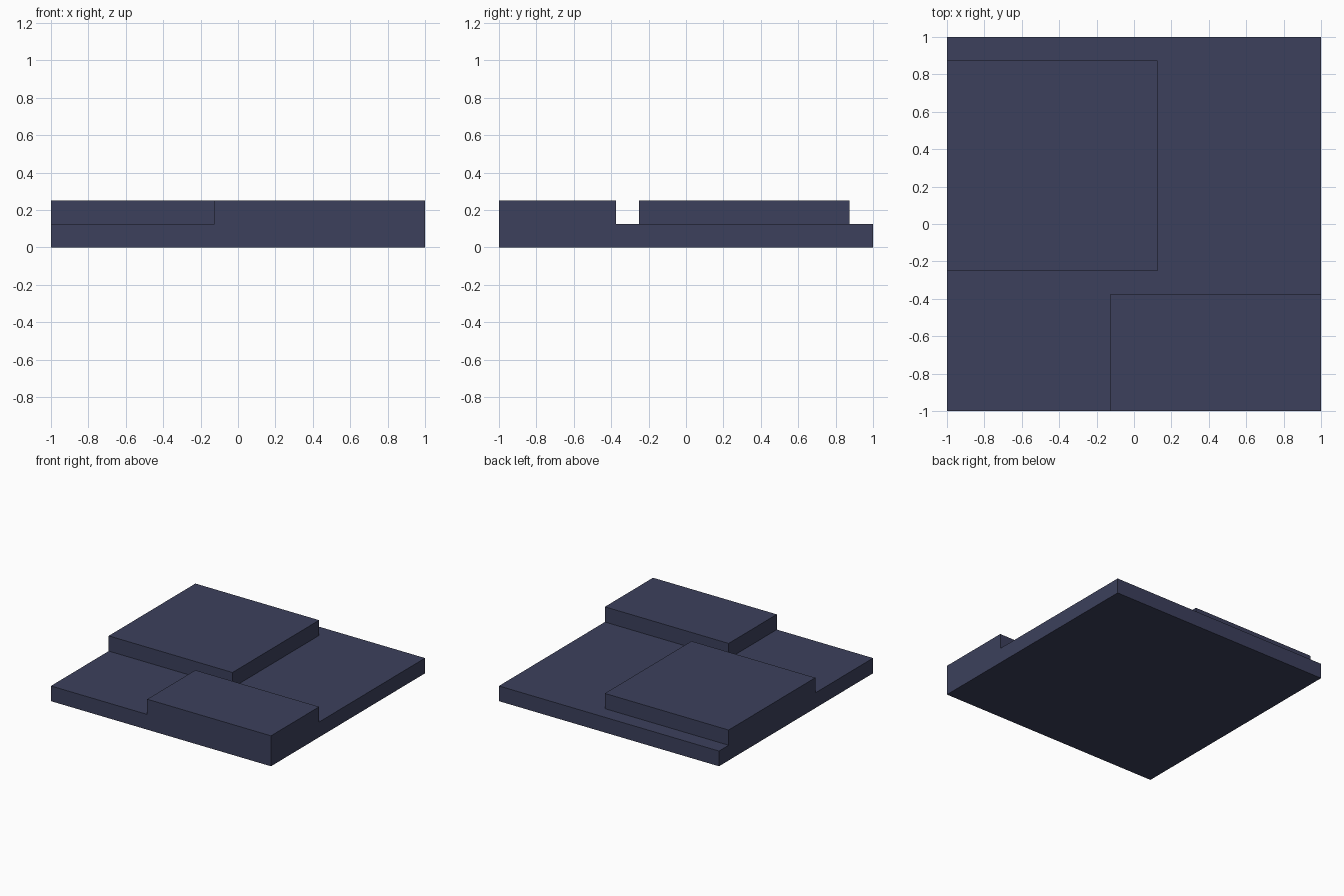
import bpy, bmesh
from mathutils import Vector

default = bpy.data.objects.get("Cube")
if default:
    bpy.data.objects.remove(default, do_unlink=True)

BASE_TOP, STEP = 0.125, 0.125
# Raised areas as (x min, x max, y min, y max)
REAR_STEP = (-1, 0.125, -0.25, 0.875)
FRONT_STEP = (-0.125, 1, -1, -0.375)

navy = bpy.data.materials.new("dark_navy")
navy.use_nodes = True
colour = (0.045, 0.051, 0.107, 1)
navy.diffuse_color = colour
navy.node_tree.nodes["Principled BSDF"].inputs["Base Color"].default_value = colour


def cut(bm, axis, position):
    """Split the whole mesh along a plane across one axis."""
    normal = Vector((0, 0, 0))
    normal[axis] = 1
    bmesh.ops.bisect_plane(bm, geom=bm.verts[:] + bm.edges[:] + bm.faces[:],
                           plane_co=normal * position, plane_no=normal)


def raise_area(bm, area):
    """Extrude the top of the base inside a rectangle."""
    x0, x1, y0, y1 = area
    faces = []
    for f in bm.faces:
        c = f.calc_center_median()
        if abs(c.z - BASE_TOP) < 1e-4 and x0 < c.x < x1 and y0 < c.y < y1:
            faces.append(f)
    new = bmesh.ops.extrude_face_region(bm, geom=faces)["geom"]
    verts = [g for g in new if isinstance(g, bmesh.types.BMVert)]
    bmesh.ops.translate(bm, verts=verts, vec=(0, 0, STEP))
    # Remove any covered faces left inside
    left = [f for f in faces if f.is_valid]
    if left:
        bmesh.ops.delete(bm, geom=left, context='FACES')


# Square base slab
bm = bmesh.new()
bmesh.ops.create_cube(bm, size=2)
for v in bm.verts:
    v.co.z = BASE_TOP if v.co.z > 0 else 0

# Outline both steps, then raise them
for area in (REAR_STEP, FRONT_STEP):
    for i, position in enumerate(area):
        if abs(position) < 1:
            cut(bm, i // 2, position)
for area in (REAR_STEP, FRONT_STEP):
    raise_area(bm, area)

# Merge flat regions back into single clean faces
bmesh.ops.dissolve_limit(bm, angle_limit=0.01, verts=bm.verts[:], edges=bm.edges[:])
bmesh.ops.recalc_face_normals(bm, faces=bm.faces[:])

mesh = bpy.data.meshes.new("stepped_slab")
bm.to_mesh(mesh)
bm.free()
mesh.materials.append(navy)
slab = bpy.data.objects.new("stepped_slab", mesh)
bpy.context.collection.objects.link(slab)
